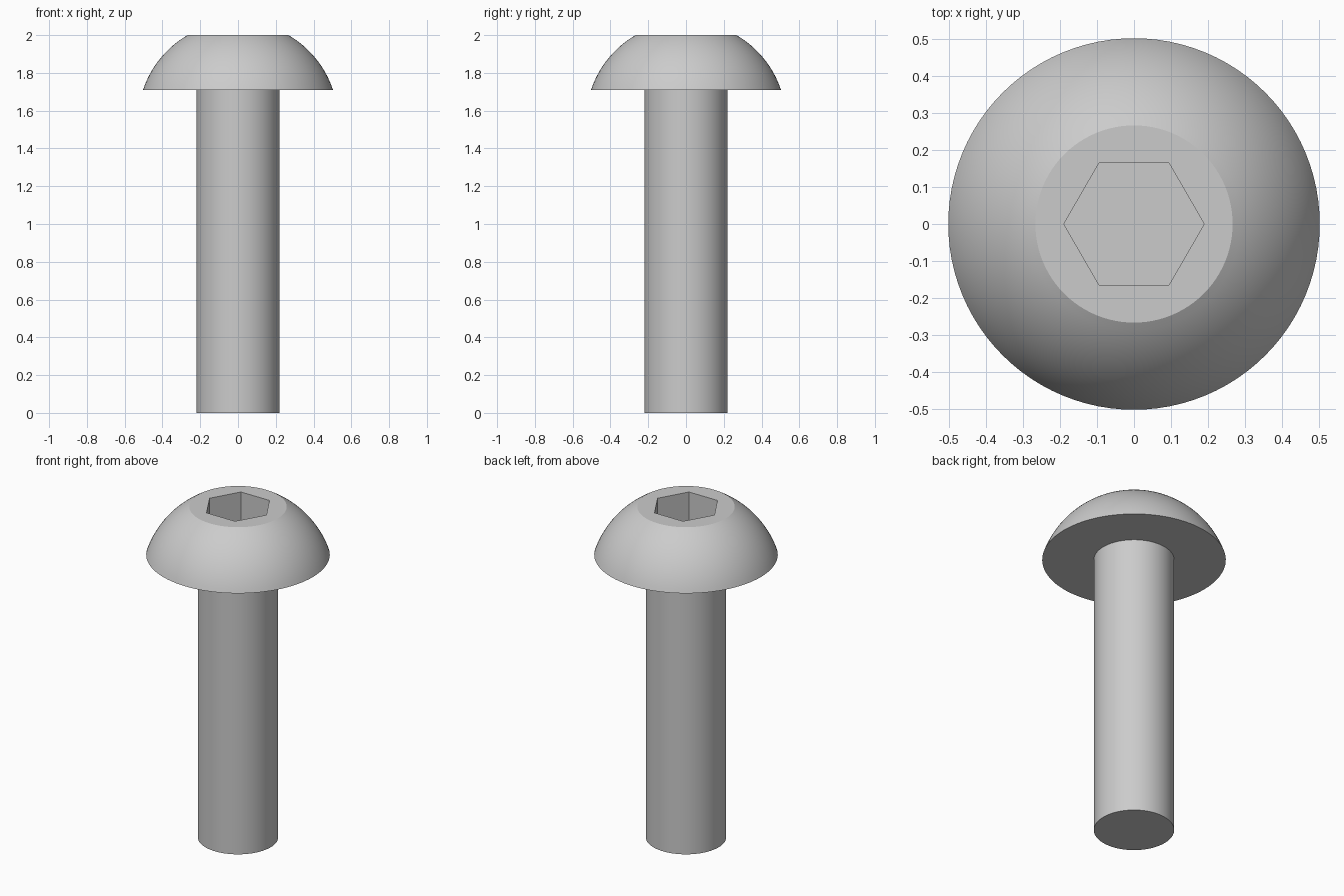
import bpy, bmesh, math

if "Cube" in bpy.data.objects:
    bpy.data.objects.remove(bpy.data.objects["Cube"])

SEG = 96
R_RIM, R_FLAT, R_SHANK = 0.503, 0.267, 0.22
Z_RIM, Z_TOP = 1.71, 2.0

# Dome profile: arc centred on the axis, from the rim to the flat top
C = (R_FLAT**2 + Z_TOP**2 - R_RIM**2 - Z_RIM**2) / (2 * (Z_TOP - Z_RIM))
R = math.hypot(R_RIM, Z_RIM - C)
a0 = math.atan2(Z_RIM - C, R_RIM)
a1 = math.atan2(Z_TOP - C, R_FLAT)
N = 16
angles = [a0 + (a1 - a0) * i / N for i in range(N + 1)]
dome = [(R * math.cos(a), C + R * math.sin(a)) for a in angles]

# Screw body: shank, underside of head and dome, as stacked rings
profile = [(R_SHANK, 0.0), (R_SHANK, Z_RIM)] + dome
bm = bmesh.new()
rings = [[bm.verts.new((r * math.cos(2 * math.pi * k / SEG),
                        r * math.sin(2 * math.pi * k / SEG), z))
          for k in range(SEG)] for r, z in profile]
for lo, hi in zip(rings, rings[1:]):
    for k in range(SEG):
        n = (k + 1) % SEG
        bm.faces.new((lo[k], lo[n], hi[n], hi[k]))
bm.faces.new(rings[0][::-1])
bm.faces.new(rings[-1])
mesh = bpy.data.meshes.new("button_head_screw")
bm.to_mesh(mesh)
bm.free()
screw = bpy.data.objects.new("button_head_screw", mesh)
bpy.context.collection.objects.link(screw)

# Hex socket cutter, corners on the x axis
DEPTH = 0.18
bpy.ops.mesh.primitive_cylinder_add(vertices=6, radius=0.19, depth=2 * DEPTH,
                                    location=(0, 0, Z_TOP),
                                    rotation=(0, 0, math.pi / 2))
cutter = bpy.context.object
cutter.name = "hex_socket_cutter"
cutter.hide_render = True
cutter.display_type = 'WIRE'

# Cut the socket, then smooth the round surfaces
bpy.ops.object.select_all(action='DESELECT')
screw.select_set(True)
bpy.context.view_layer.objects.active = screw
cut = screw.modifiers.new("hex_socket", 'BOOLEAN')
cut.operation = 'DIFFERENCE'
cut.solver = 'EXACT'
cut.object = cutter
bpy.ops.object.modifier_apply(modifier=cut.name)
bpy.data.objects.remove(cutter)
bpy.ops.object.shade_smooth_by_angle(angle=math.radians(20))
